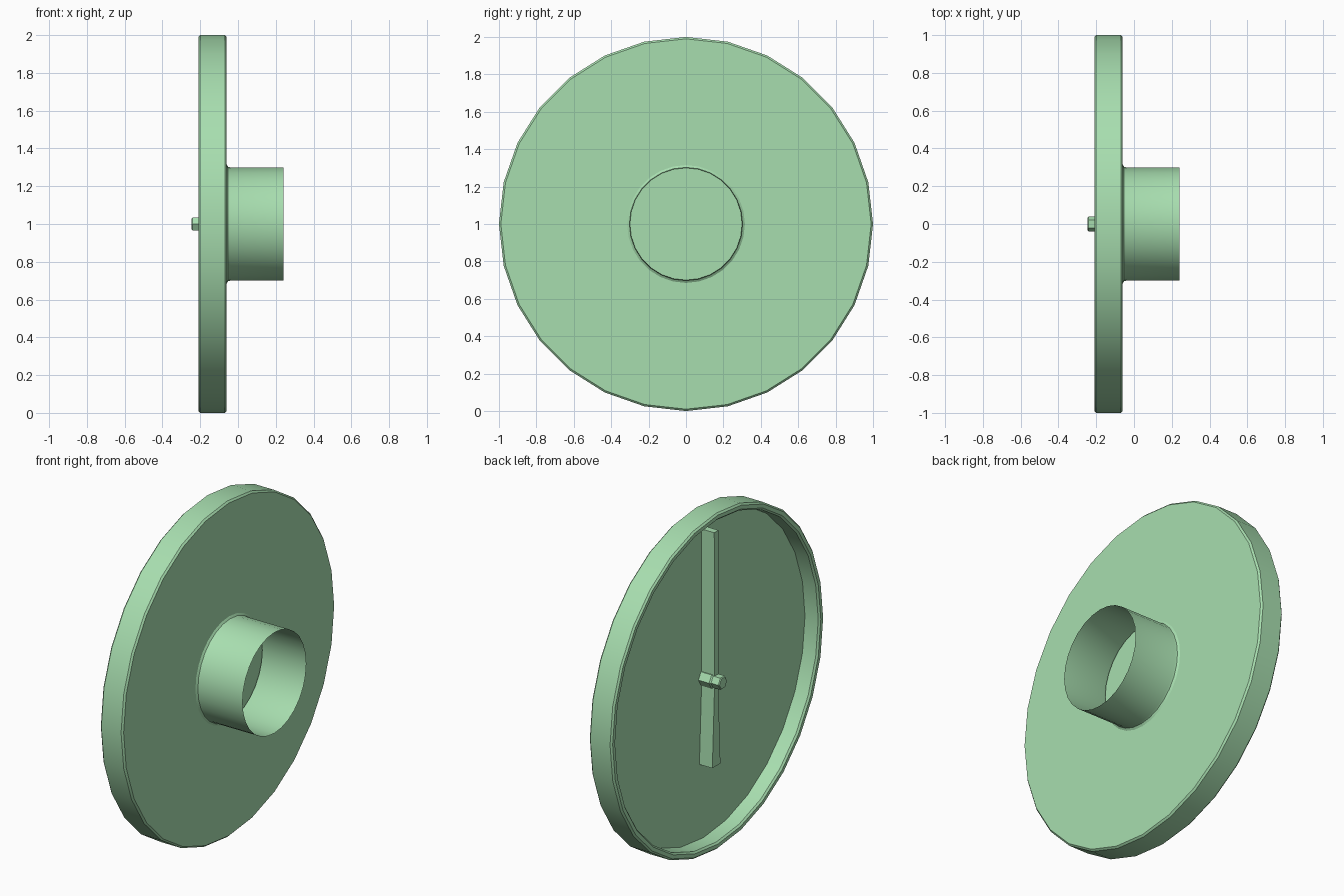
import bpy, bmesh, math

if "Cube" in bpy.data.objects:
    bpy.data.objects.remove(bpy.data.objects["Cube"])

SIDES = 28

paint = bpy.data.materials.new("soft_green")
paint.diffuse_color = (0.39, 0.73, 0.43, 1)
paint.use_nodes = True
paint.node_tree.nodes["Principled BSDF"].inputs["Base Color"].default_value = paint.diffuse_color


def finish(name, bm, smooth=True):
    bmesh.ops.remove_doubles(bm, verts=bm.verts, dist=1e-5)
    mesh = bpy.data.meshes.new(name)
    bm.to_mesh(mesh)
    bm.free()
    mesh.materials.append(paint)
    ob = bpy.data.objects.new(name, mesh)
    bpy.context.collection.objects.link(ob)
    if smooth:
        bpy.ops.object.select_all(action='DESELECT')
        bpy.context.view_layer.objects.active = ob
        ob.select_set(True)
        bpy.ops.object.shade_smooth_by_angle(angle=math.radians(35))
    return ob


def lathe(name, profile, sides=SIDES, smooth=True):
    """Spin (x, radius) points around the x axis through z = 1; first vertex row at +y."""
    bm = bmesh.new()
    rings = []
    for x, r in profile:
        count = sides if r > 0 else 1
        rings.append([bm.verts.new((x, r * math.cos(2 * math.pi * i / sides),
                                    1 + r * math.sin(2 * math.pi * i / sides)))
                      for i in range(count)])
    for a, b in zip(rings, rings[1:]):
        for i in range(sides):
            j = (i + 1) % sides
            quad = [a[i % len(a)], a[j % len(a)], b[j % len(b)], b[i % len(b)]]
            bm.faces.new(list(dict.fromkeys(quad)))
    if len(rings[0]) == 1:
        bmesh.ops.recalc_face_normals(bm, faces=bm.faces)
    return finish(name, bm, smooth)


def hand(name, z0, half0, z1, half1, back=-0.115, front=-0.20):
    """Tapered bar from z0 to z1 with a half width at each end."""
    bm = bmesh.new()
    ends = [[bm.verts.new((x, y * h, z)) for x, y in
             ((back, -1), (front, -1), (front, 1), (back, 1))]
            for z, h in ((z0, half0), (z1, half1))]
    a, b = ends
    bm.faces.new(a)
    bm.faces.new(b)
    for i in range(4):
        j = (i + 1) % 4
        bm.faces.new((a[i], a[j], b[j], b[i]))
    bmesh.ops.recalc_face_normals(bm, faces=bm.faces)
    return finish(name, bm, False)


# dial case: solid plate with a thin raised rim
lathe("dial_case", [(-0.115, 0), (-0.115, 0.955), (-0.20, 0.958), (-0.21, 0.968),
                    (-0.21, 0.99), (-0.20, 1.0), (-0.07, 1.0), (-0.06, 0.99), (-0.06, 0)])

# open thin tube behind the case, with a small flare at its root
lathe("rear_tube", [(-0.06, 0.315), (-0.052, 0.303), (-0.04, 0.30), (0.24, 0.30)])

# hands pointing straight up and straight down
hand("minute_hand", 1.0, 0.018, 1.89, 0.02)
hand("hour_hand", 1.0, 0.016, 0.495, 0.038)

# centre pivot with a slightly smaller six-sided cap
lathe("pivot", [(-0.115, 0), (-0.115, 0.047), (-0.185, 0.047), (-0.195, 0.038), (-0.195, 0)],
      sides=6, smooth=False)
lathe("pivot_cap", [(-0.19, 0), (-0.19, 0.04), (-0.24, 0.04), (-0.245, 0.035), (-0.245, 0)],
      sides=6, smooth=False)
